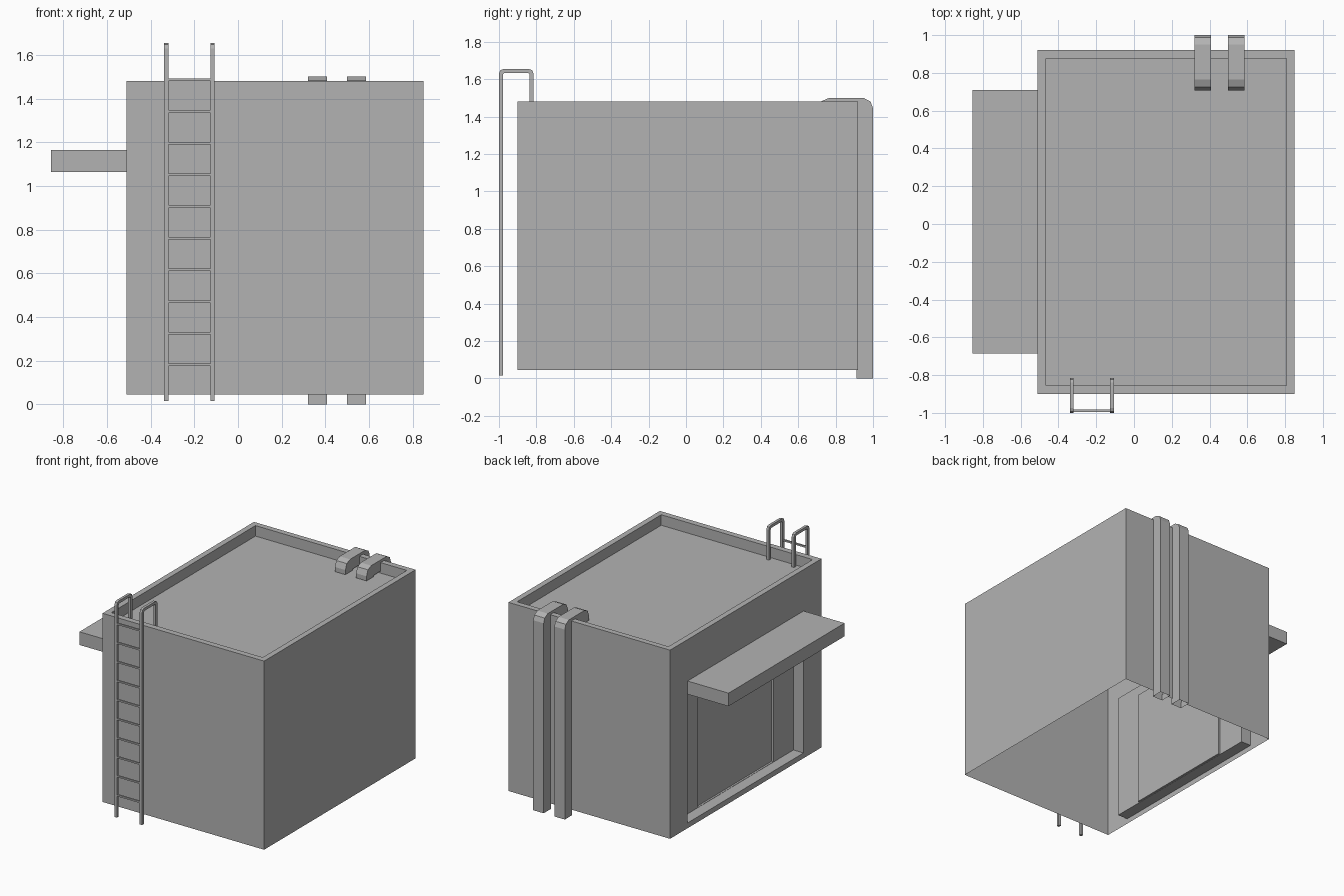
import bpy, bmesh
from mathutils import Vector

old = bpy.data.objects.get("Cube")
if old:
    bpy.data.objects.remove(old, do_unlink=True)

grey = bpy.data.materials.new("plain grey")
grey.use_nodes = True
colour = (0.45, 0.45, 0.45, 1)
grey.diffuse_color = colour
grey.node_tree.nodes["Principled BSDF"].inputs["Base Color"].default_value = colour


def finish(name, bm):
    mesh = bpy.data.meshes.new(name)
    bm.to_mesh(mesh)
    bm.free()
    obj = bpy.data.objects.new(name, mesh)
    obj.data.materials.append(grey)
    bpy.context.collection.objects.link(obj)
    return obj


def add_box(bm, lo, hi):
    """Add an axis-aligned box between two corners."""
    lo, hi = Vector(lo), Vector(hi)
    verts = bmesh.ops.create_cube(bm, size=1)["verts"]
    for v in verts:
        v.co = (lo + hi) / 2 + v.co * (hi - lo)


def face_towards(bm, direction):
    bm.normal_update()
    return max(bm.faces, key=lambda f: f.normal.dot(Vector(direction)))


def recess(bm, face, limits, push):
    """Cut a rectangle into a face and sink it; limits map axis -> (lo, hi)."""
    bmesh.ops.inset_individual(bm, faces=[face], thickness=0.01)
    centre = face.calc_center_median()
    for v in face.verts:
        for axis, (lo, hi) in limits.items():
            v.co[axis] = lo if v.co[axis] < centre[axis] else hi
    sunk = bmesh.ops.extrude_discrete_faces(bm, faces=[face])["faces"][0]
    bmesh.ops.translate(bm, verts=sunk.verts[:], vec=push)
    return sunk


# Building shell: open underneath, sunken roof, doorway with a set-back door
bm = bmesh.new()
add_box(bm, (-0.51, -0.9, 0.045), (0.85, 0.92, 1.48))
bmesh.ops.delete(bm, geom=[face_towards(bm, (0, 0, -1))], context='FACES_ONLY')
recess(bm, face_towards(bm, (0, 0, 1)),
       {0: (-0.467, 0.807), 1: (-0.855, 0.877)}, (0, 0, -0.08))
doorway = recess(bm, face_towards(bm, (-1, 0, 0)),
                 {1: (-0.685, 0.71), 2: (0.085, 1.065)}, (0.085, 0, 0))
recess(bm, doorway, {1: (-0.445, 0.465), 2: (0.087, 0.98)}, (0.015, 0, 0))
finish("building_shell", bm)

# Awning over the doorway
bm = bmesh.new()
add_box(bm, (-0.855, -0.685, 1.065), (-0.51, 0.71, 1.165))
finish("awning", bm)

# Ducts climbing the back wall and bending over the parapet, as (y, z) outlines
duct_outline = [(0.912, 0), (1, 0), (1, 1.445), (0.987, 1.48), (0.95, 1.5),
                (0.765, 1.5), (0.725, 1.483), (0.708, 1.44), (0.708, 1.405),
                (0.79, 1.405), (0.80, 1.415), (0.912, 1.415)]
for name, x in (("right_duct", 0.32), ("left_duct", 0.498)):
    bm = bmesh.new()
    side = bm.faces.new([bm.verts.new((x, y, z)) for y, z in duct_outline])
    ext = bmesh.ops.extrude_face_region(bm, geom=[side], use_keep_orig=True)["geom"]
    moved = [g for g in ext if isinstance(g, bmesh.types.BMVert)]
    bmesh.ops.translate(bm, verts=moved, vec=(0.088, 0, 0))
    bmesh.ops.recalc_face_normals(bm, faces=bm.faces[:])
    # open lower end
    bmesh.ops.delete(bm, geom=[f for f in bm.faces
                               if all(v.co.z < 0.001 for v in f.verts)],
                     context='FACES_ONLY')
    finish(name, bm)

# Ladder rails: square section swept along a hooked path
outer = [(-1, 0.015), (-1, 1.63), (-0.993, 1.648), (-0.975, 1.655),
         (-0.84, 1.655), (-0.822, 1.648), (-0.815, 1.63), (-0.815, 1.4)]
inner = [(-0.979, 0.015), (-0.979, 1.62), (-0.977, 1.629), (-0.97, 1.634),
         (-0.845, 1.634), (-0.838, 1.629), (-0.836, 1.62), (-0.836, 1.4)]
for name, x in (("right_rail", -0.339), ("left_rail", -0.127)):
    bm = bmesh.new()
    rings = [[bm.verts.new((x + dx, y, z)) for dx, (y, z) in
              ((0, a), (0.02, a), (0.02, b), (0, b))]
             for a, b in zip(outer, inner)]
    for r, s in zip(rings, rings[1:]):
        for i in range(4):
            j = (i + 1) % 4
            bm.faces.new((r[i], r[j], s[j], s[i]))
    bm.faces.new(rings[0])
    bm.faces.new(rings[-1])
    bmesh.ops.recalc_face_normals(bm, faces=bm.faces[:])
    finish(name, bm)

# Ladder rungs
bm = bmesh.new()
for i in range(10):
    z = 0.181 + 0.145 * i
    add_box(bm, (-0.322, -0.996, z - 0.006), (-0.124, -0.983, z + 0.006))
finish("ladder_rungs", bm)
